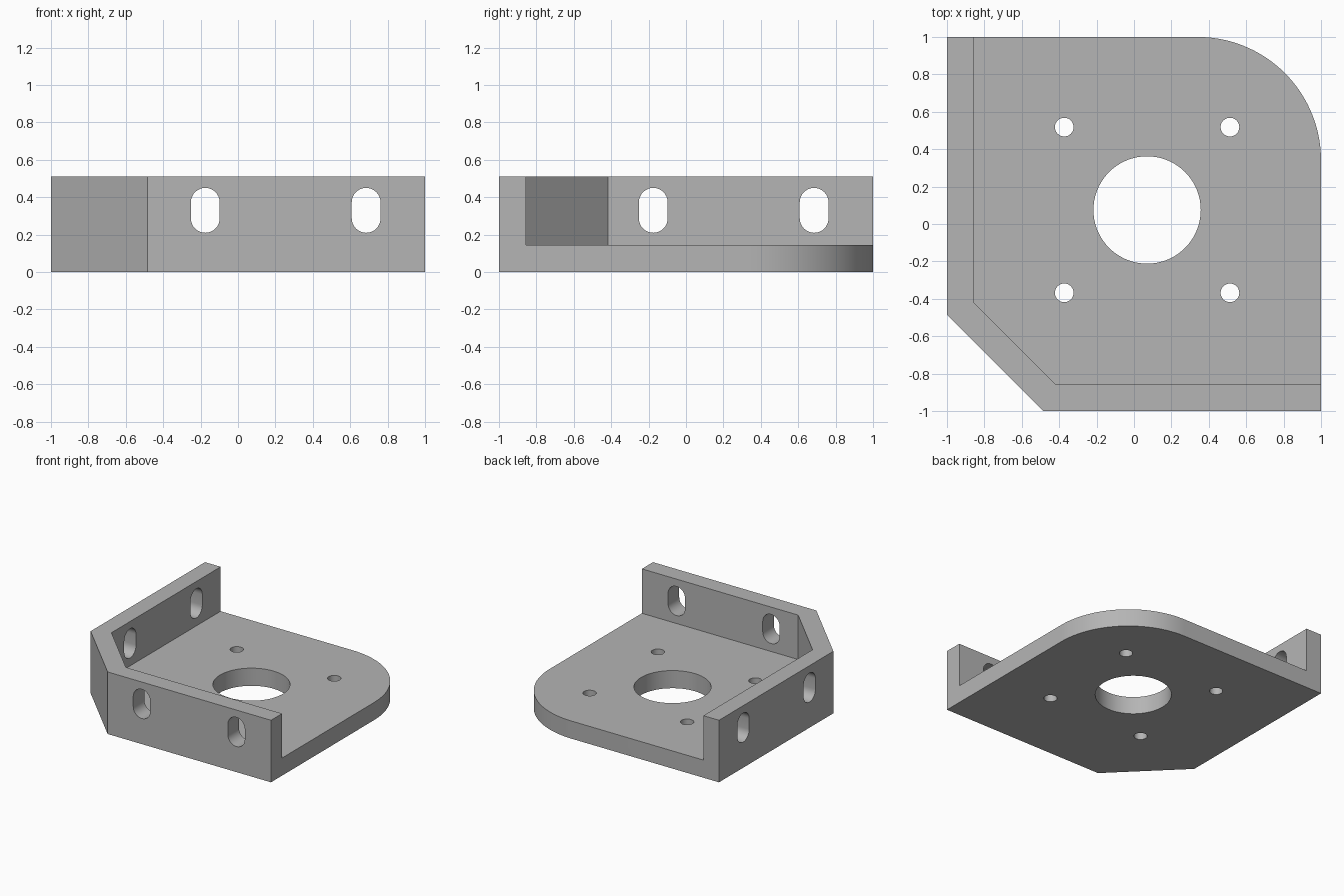
import bpy, bmesh
from math import cos, sin, pi, radians
from mathutils import Matrix

cube = bpy.data.objects.get("Cube")
if cube:
    bpy.data.objects.remove(cube, do_unlink=True)

GREY = (0.46, 0.46, 0.46, 1)
HEIGHT, FLOOR = 0.51, 0.145

mat = bpy.data.materials.new("plain grey")
mat.use_nodes = True
mat.diffuse_color = GREY
mat.node_tree.nodes["Principled BSDF"].inputs["Base Color"].default_value = GREY


def arc(cx, cy, r, start, end, steps):
    angles = [radians(start + (end - start) * i / steps) for i in range(steps + 1)]
    return [(cx + r * cos(a), cy + r * sin(a)) for a in angles]


def add_prism(bm, outline, z0, z1, matrix=Matrix()):
    """Extrude a closed outline from z0 to z1, then place it."""
    base = [bm.verts.new(matrix @ Matrix.Translation((x, y, z0)).translation) for x, y in outline]
    top = [bm.verts.new(matrix @ Matrix.Translation((x, y, z1)).translation) for x, y in outline]
    bm.faces.new(base[::-1])
    bm.faces.new(top)
    for i in range(len(base)):
        j = (i + 1) % len(base)
        bm.faces.new((base[i], base[j], top[j], top[i]))


def make_object(name, bm):
    bmesh.ops.recalc_face_normals(bm, faces=bm.faces)
    mesh = bpy.data.meshes.new(name)
    bm.to_mesh(mesh)
    bm.free()
    mesh.materials.append(mat)
    obj = bpy.data.objects.new(name, mesh)
    bpy.context.collection.objects.link(obj)
    return obj


# Full-height block: chamfered front corner, rounded back corner
R = 0.66
bm = bmesh.new()
add_prism(bm, [(-1, 1), (-1, -0.485), (-0.485, -1), (1, -1)]
          + arc(1 - R, 1 - R, R, 0, 90, 40), 0, HEIGHT)
bracket = make_object("corner_bracket", bm)

# Pocket that leaves the floor plate and the three upright walls
bm = bmesh.new()
add_prism(bm, [(-0.858, 1.2), (-0.858, -0.418), (-0.42, -0.856), (1.2, -0.856), (1.2, 1.2)],
          FLOOR, 0.8)
pocket = make_object("pocket_cutter", bm)

# Central bore and four screw holes through the floor
bm = bmesh.new()
CX, CY, PITCH = 0.07, 0.075, 0.443
add_prism(bm, arc(CX, CY, 0.287, 0, 360, 72)[:-1], -0.1, 0.3)
for sx in (-1, 1):
    for sy in (-1, 1):
        add_prism(bm, arc(CX + sx * PITCH, CY + sy * PITCH, 0.05, 0, 360, 32)[:-1], -0.1, 0.3)
holes = make_object("hole_cutter", bm)

# Upright slots: two in the front wall, two in the side wall
bm = bmesh.new()
SLOT_R, LOW, HIGH = 0.077, 0.287, 0.373
for c in (-0.175, 0.685):
    slot = arc(c, HIGH, SLOT_R, 0, 180, 16) + arc(c, LOW, SLOT_R, 180, 360, 16)
    front = Matrix.Rotation(pi / 2, 4, 'X')
    side = Matrix.Rotation(pi / 2, 4, 'Z') @ front
    add_prism(bm, slot, 0.75, 1.1, front)
    add_prism(bm, slot, -1.1, -0.75, side)
slots = make_object("slot_cutter", bm)

# Cut, then discard the cutters
bpy.context.view_layer.objects.active = bracket
for cutter in (pocket, holes, slots):
    cutter.hide_render = True
    mod = bracket.modifiers.new(cutter.name, 'BOOLEAN')
    mod.operation = 'DIFFERENCE'
    mod.solver = 'EXACT'
    mod.object = cutter
    bpy.ops.object.modifier_apply(modifier=mod.name)
    bpy.data.objects.remove(cutter, do_unlink=True)

bpy.ops.object.select_all(action='DESELECT')
bracket.select_set(True)
bpy.ops.object.shade_smooth_by_angle(angle=radians(30))
